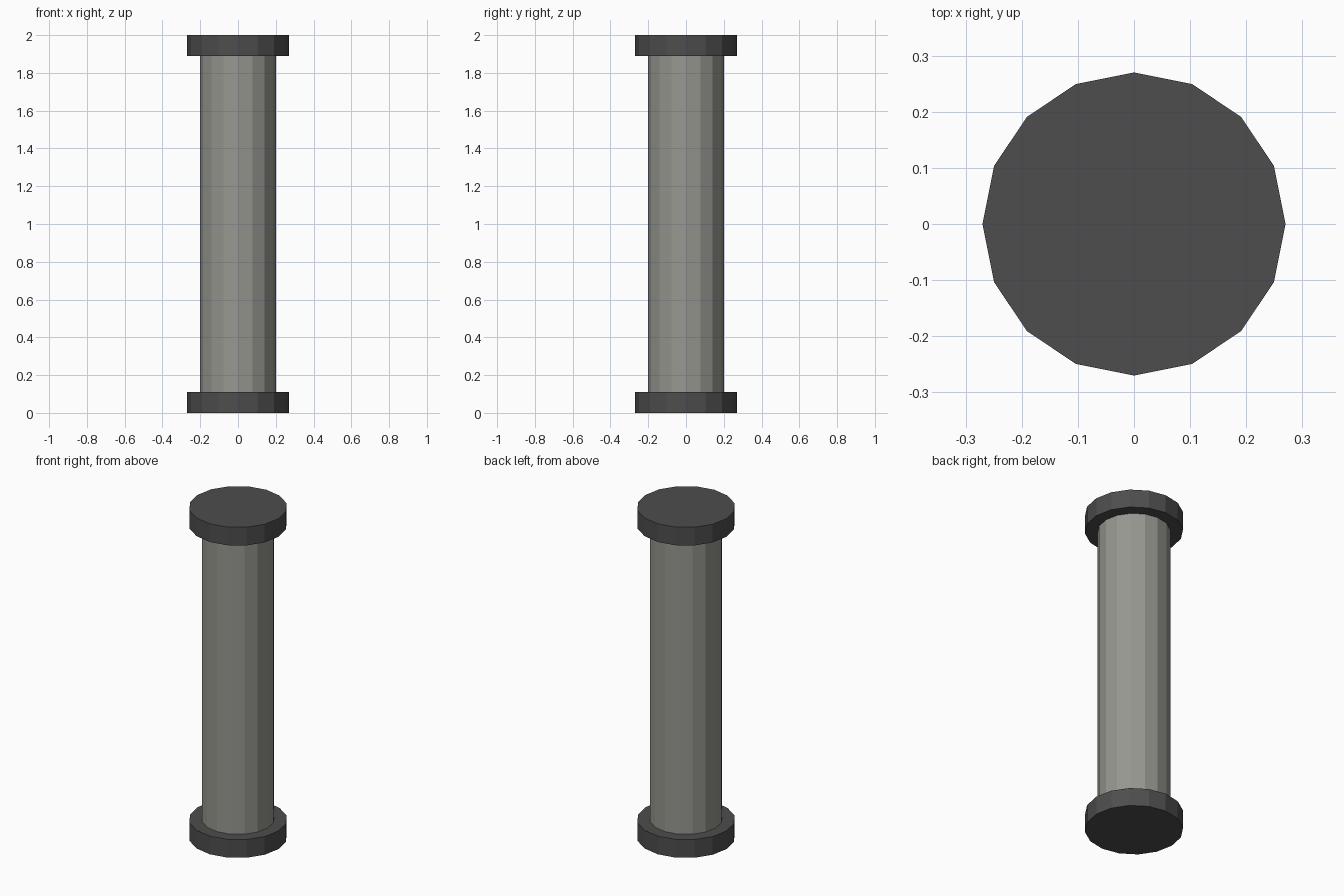
import bpy

SIDES = 16
HEIGHT = 2.0
CAP_HEIGHT = 0.11

cube = bpy.data.objects.get("Cube")
if cube:
    bpy.data.objects.remove(cube, do_unlink=True)


def make_material(name, rgb):
    mat = bpy.data.materials.new(name)
    mat.use_nodes = True
    color = (*rgb, 1.0)
    mat.diffuse_color = color
    mat.node_tree.nodes["Principled BSDF"].inputs["Base Color"].default_value = color
    return mat


def add_cylinder(name, radius, bottom, top, mat):
    bpy.ops.mesh.primitive_cylinder_add(
        vertices=SIDES, radius=radius, depth=top - bottom,
        location=(0, 0, (bottom + top) / 2))
    obj = bpy.context.object
    obj.name = name
    obj.data.materials.append(mat)
    return obj


dark_grey = make_material("dark grey", (0.075, 0.075, 0.075))
warm_grey = make_material("warm grey", (0.31, 0.31, 0.28))

# Wide discs at both ends
add_cylinder("bottom_cap", 0.27, 0, CAP_HEIGHT, dark_grey)
add_cylinder("top_cap", 0.27, HEIGHT - CAP_HEIGHT, HEIGHT, dark_grey)

# Faceted shaft between the caps
add_cylinder("shaft", 0.2, CAP_HEIGHT, HEIGHT - CAP_HEIGHT, warm_grey)
